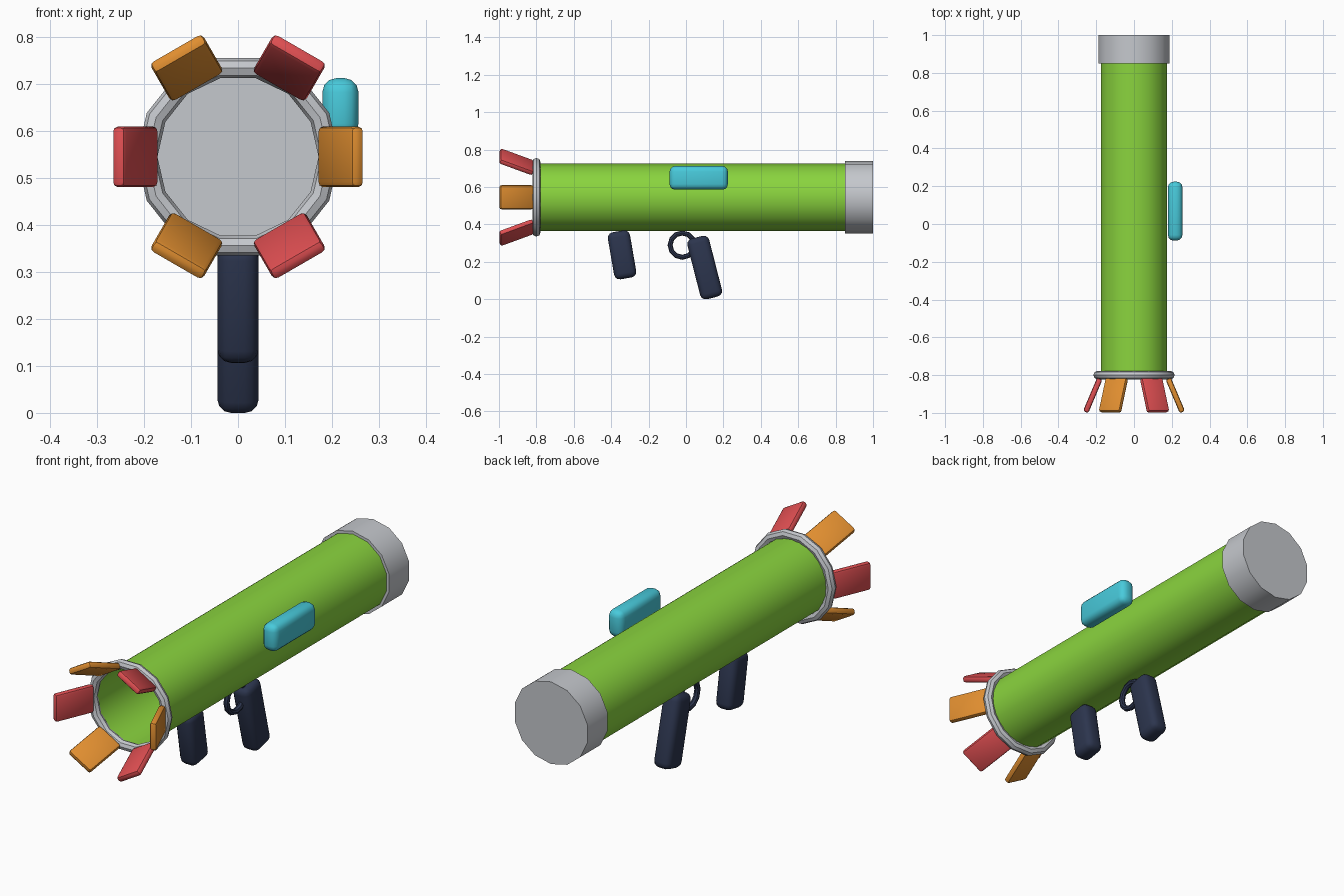
import bpy
from math import radians
from mathutils import Matrix

if "Cube" in bpy.data.objects:
    bpy.data.objects.remove(bpy.data.objects["Cube"], do_unlink=True)

AXIS_Z = 0.545   # height of the barrel's axis
SIDES = 14


def material(name, rgb):
    linear = [((c / 255 + 0.055) / 1.055) ** 2.4 for c in rgb] + [1]
    mat = bpy.data.materials.new(name)
    mat.use_nodes = True
    mat.diffuse_color = linear
    mat.node_tree.nodes["Principled BSDF"].inputs["Base Color"].default_value = linear
    return mat


green = material("lime green", (138, 212, 62))
grey = material("light grey", (197, 200, 205))
red = material("red", (224, 79, 82))
orange = material("orange", (224, 142, 48))
cyan = material("cyan", (72, 202, 219))
navy = material("dark navy", (44, 53, 78))


def finish(name, mat):
    obj = bpy.context.object
    obj.name = name
    obj.data.materials.append(mat)
    bpy.ops.object.shade_smooth_by_angle(angle=radians(40))
    return obj


def cylinder(name, mat, radius, front, back, fill):
    bpy.ops.mesh.primitive_cylinder_add(
        vertices=SIDES, radius=radius, depth=back - front, end_fill_type=fill,
        location=(0, (front + back) / 2, AXIS_Z), rotation=(radians(90), 0, 0))
    return finish(name, mat)


def ring(name, mat, location, rotation, major, minor, segments):
    bpy.ops.mesh.primitive_torus_add(
        major_radius=major, minor_radius=minor, major_segments=segments,
        minor_segments=8, location=location, rotation=rotation)
    return finish(name, mat)


def rounded_box(name, mat, size, matrix, bevel, segments=3):
    bpy.ops.mesh.primitive_cube_add(size=1)
    obj = bpy.context.object
    obj.data.transform(Matrix.Diagonal((*size, 1)))
    obj.matrix_world = matrix
    mod = obj.modifiers.new("rounding", "BEVEL")
    mod.width = bevel
    mod.segments = segments
    bpy.ops.object.modifier_apply(modifier=mod.name)
    return finish(name, mat)


# Barrel: open at the front, closed by the end cap
cylinder("barrel", green, 0.18, -0.8, 0.86, "NOTHING")
cylinder("end_cap", grey, 0.193, 0.85, 1.0, "NGON")
ring("muzzle_ring", grey, (0, -0.8, AXIS_Z), (radians(90), 0, 0), 0.1935, 0.022, SIDES)

# Flared petals around the muzzle, alternating in colour
for i in range(6):
    place = (Matrix.Translation((0, 0, AXIS_Z))
             @ Matrix.Rotation(-radians(60 * i), 4, "Y")
             @ Matrix.Translation((0.2185, -0.907, 0))
             @ Matrix.Rotation(0.4, 4, "Z"))
    rounded_box(f"petal_{i + 1}", (orange, red)[i % 2], (0.03, 0.192, 0.129), place, 0.011, 2)

# Sight on the left side
rounded_box("sight", cyan, (0.077, 0.312, 0.127),
            Matrix.Translation((0.218, 0.068, 0.649)), 0.03)

# Grips, raked backwards
for name, y, z, length, tilt in (("front_grip", -0.342, 0.237, 0.255, 0.17),
                                 ("rear_grip", 0.1, 0.169, 0.334, 0.25)):
    rounded_box(name, navy, (0.088, 0.12, length),
                Matrix.Translation((0, y, z)) @ Matrix.Rotation(tilt, 4, "X"), 0.03)

# Trigger guard
ring("trigger_guard", navy, (0, -0.02, 0.289), (0, radians(90), 0), 0.065, 0.0135, 12)
